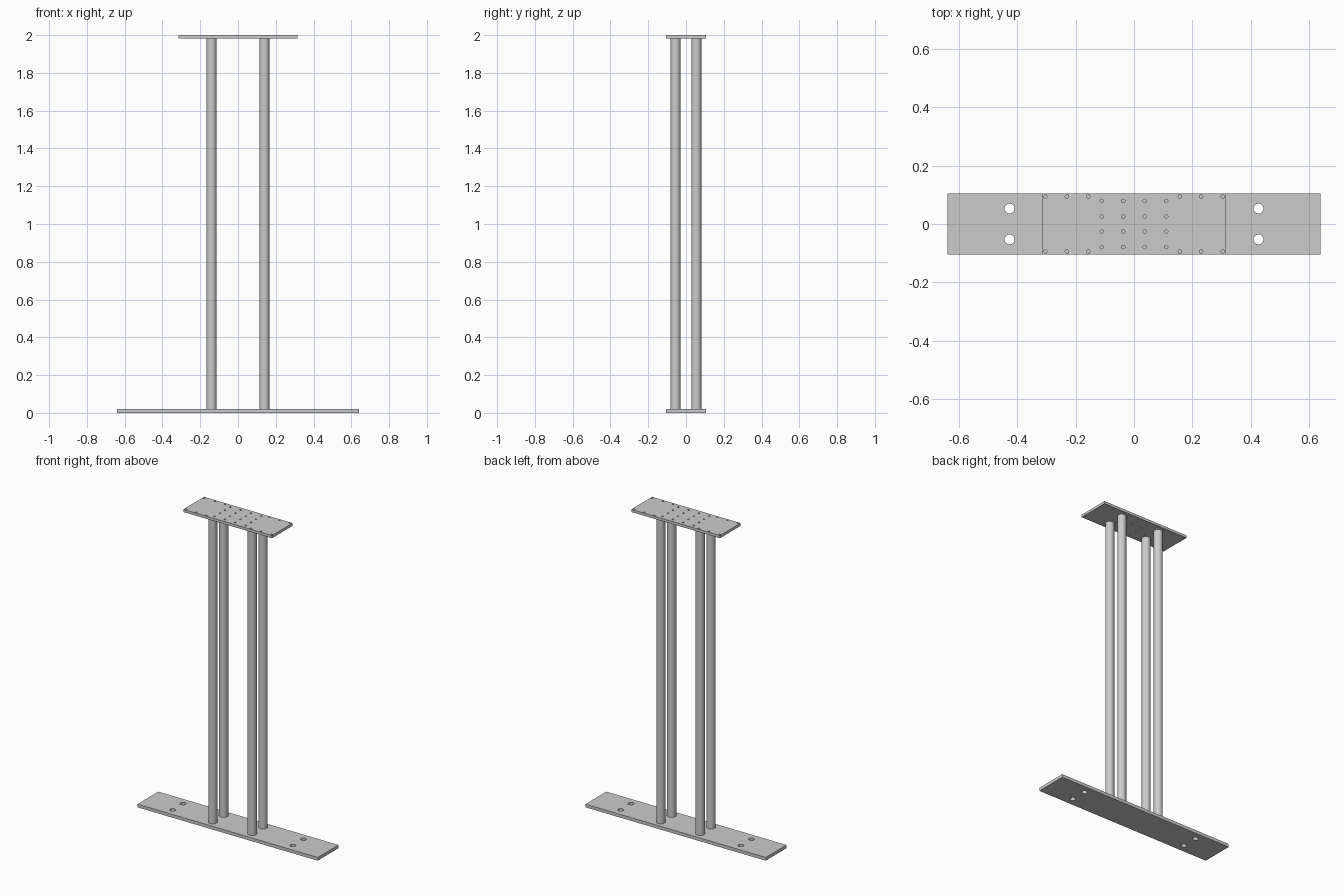
import bpy, bmesh
from mathutils import Matrix

if "Cube" in bpy.data.objects:
    bpy.data.objects.remove(bpy.data.objects["Cube"])


def mesh_object(name, bm):
    mesh = bpy.data.meshes.new(name)
    bm.to_mesh(mesh)
    bm.free()
    obj = bpy.data.objects.new(name, mesh)
    bpy.context.collection.objects.link(obj)
    return obj


def add_cylinder(bm, x, y, z0, z1, radius, sides):
    bmesh.ops.create_cone(bm, cap_ends=True, segments=sides, radius1=radius,
                          radius2=radius, depth=z1 - z0,
                          matrix=Matrix.Translation((x, y, (z0 + z1) / 2)))


def smooth(obj):
    bpy.ops.object.select_all(action='DESELECT')
    obj.select_set(True)
    bpy.context.view_layer.objects.active = obj
    bpy.ops.object.shade_smooth_by_angle()


def drilled_plate(name, length, width, z0, z1, holes, radius, sides):
    bm = bmesh.new()
    bmesh.ops.create_cube(bm, size=1, matrix=Matrix.Translation((0, 0, (z0 + z1) / 2))
                          @ Matrix.Diagonal((length, width, z1 - z0, 1)))
    plate = mesh_object(name, bm)
    bm = bmesh.new()
    for x, y in holes:
        add_cylinder(bm, x, y, z0 - 0.02, z1 + 0.02, radius, sides)
    cutter = mesh_object(name + "_cutter", bm)
    cutter.hide_render = True
    mod = plate.modifiers.new("holes", 'BOOLEAN')
    mod.operation = 'DIFFERENCE'
    mod.solver = 'EXACT'
    mod.object = cutter
    bpy.context.view_layer.objects.active = plate
    bpy.ops.object.modifier_apply(modifier=mod.name)
    bpy.data.objects.remove(cutter)
    smooth(plate)


def mirrored(xs, ys):
    return [(sx * x, sy * y) for x in xs for y in ys for sx in (-1, 1) for sy in (-1, 1)]


HEIGHT, WIDTH = 2.0, 0.21
BASE_T, TOP_T = 0.021, 0.017

# Base plate with four anchor holes
drilled_plate("base_plate", 1.28, WIDTH, 0, BASE_T,
              mirrored([0.427], [0.053]), 0.017, 32)

# Top plate with a central hole grid and rows along the edges
top_holes = (mirrored([0.037, 0.11], [0.026, 0.079])
             + mirrored([0.157, 0.23, 0.304], [0.094]))
drilled_plate("top_plate", 0.63, WIDTH, HEIGHT - TOP_T, HEIGHT, top_holes, 0.006, 20)

# Four round columns between the plates
for i, (x, y) in enumerate(mirrored([0.14], [0.055])):
    bm = bmesh.new()
    add_cylinder(bm, x, y, BASE_T, HEIGHT - TOP_T, 0.0265, 48)
    smooth(mesh_object(f"column_{i + 1}", bm))
